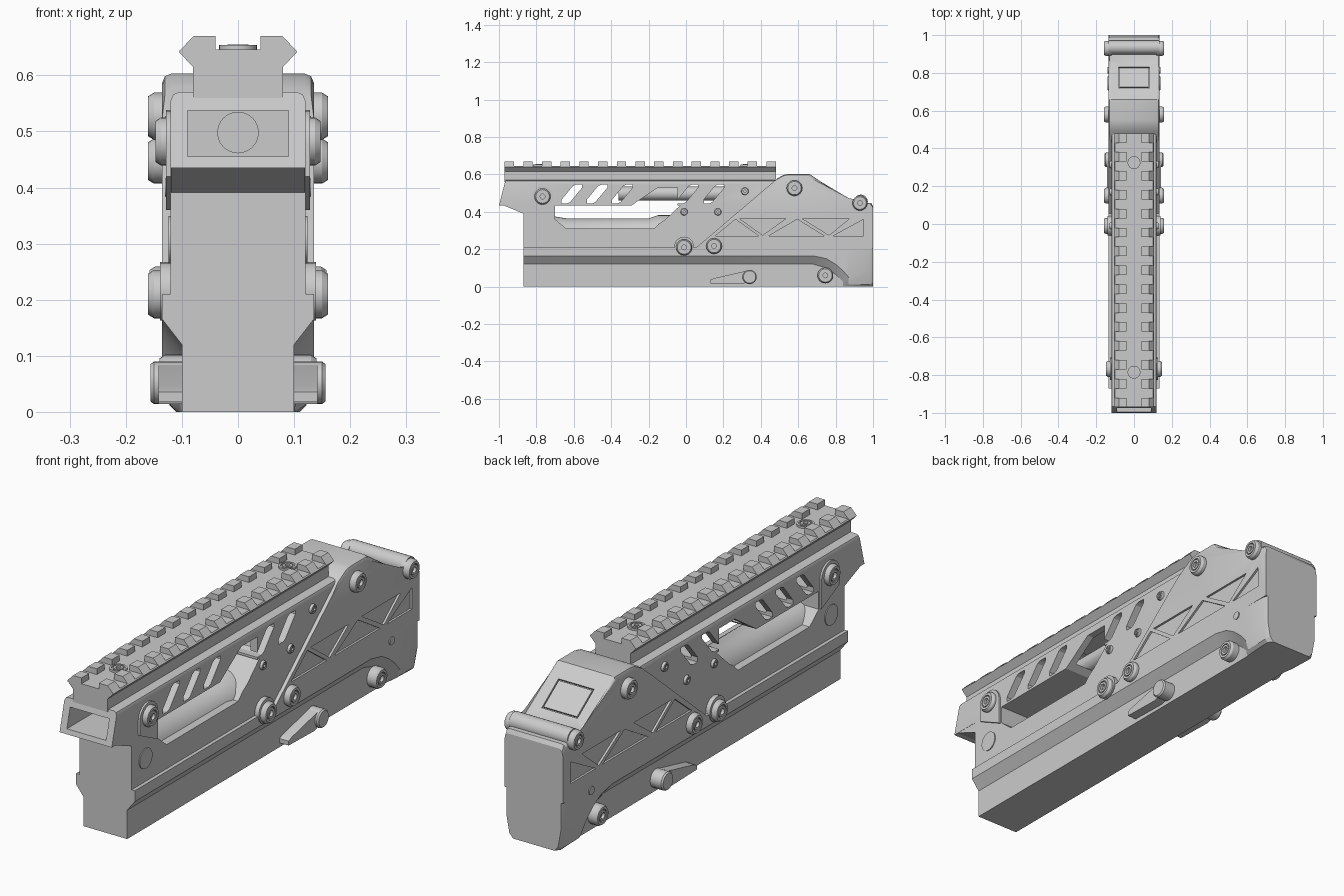
import bpy, bmesh
from math import sin, cos, pi
from mathutils import Matrix, Vector

if "Cube" in bpy.data.objects:
    bpy.data.objects.remove(bpy.data.objects["Cube"])


def finish(name, bm):
    bmesh.ops.recalc_face_normals(bm, faces=bm.faces)
    me = bpy.data.meshes.new(name)
    bm.to_mesh(me)
    bm.free()
    ob = bpy.data.objects.new(name, me)
    bpy.context.collection.objects.link(ob)
    return ob


def prism(name, polys, axis, a, b, mirror=False, bevel=0, zmin=9):
    """Extrude polygons along x (points y,z) or along y (points x,z)."""
    bm = bmesh.new()
    for poly in polys:
        rings = [[bm.verts.new((t, p, q) if axis == 'x' else (p, t, q)) for p, q in poly] for t in (a, b)]
        bm.faces.new(rings[0])
        bm.faces.new(rings[1])
        for i in range(len(poly)):
            j = (i + 1) % len(poly)
            bm.faces.new((rings[0][i], rings[0][j], rings[1][j], rings[1][i]))
    if bevel:
        es = [e for e in bm.edges if abs(e.verts[0].co.x - e.verts[1].co.x) < 1e-5
              and all(v.co.z > zmin for v in e.verts)]
        bmesh.ops.bevel(bm, geom=es, offset=bevel, segments=2, profile=0.5, affect='EDGES')
    ob = finish(name, bm)
    if mirror:
        ob.modifiers.new("mirror", 'MIRROR')
    return ob


def lathe(name, prof, loc, axis='x', mirror=False, n=24):
    """Revolve (radius, distance) pairs about an axis through loc."""
    bm = bmesh.new()
    rot = {'x': Matrix.Rotation(pi / 2, 3, 'Y'), 'y': Matrix.Rotation(-pi / 2, 3, 'X'), 'z': Matrix.Identity(3)}[axis]
    rings = [[bm.verts.new(rot @ Vector((r * cos(2 * pi * i / n), r * sin(2 * pi * i / n), h)) + Vector(loc))
              for i in range(n)] for r, h in prof]
    for r0, r1 in zip(rings, rings[1:]):
        for i in range(n):
            j = (i + 1) % n
            bm.faces.new((r0[i], r0[j], r1[j], r1[i]))
    bm.faces.new(rings[0])
    bm.faces.new(rings[-1])
    ob = finish(name, bm)
    if mirror:
        ob.modifiers.new("mirror", 'MIRROR')
    return ob


def cut(ob, cutter):
    m = ob.modifiers.new("cut", 'BOOLEAN')
    m.operation, m.solver, m.object = 'DIFFERENCE', 'EXACT', cutter
    cutter.hide_render = True
    cutter.hide_set(True)


# lower body: undercut sides that flare out to full width at the rear
sections = [(-0.87, .10, .10, .12, .165, .135), (.68, .10, .10, .12, .165, .135),
            (.75, .10, .10, .10, .15, .135), (.80, .10, .10, .065, .12, .135),
            (.84, .10, .105, .025, .085, .135), (.87, .105, .12, .012, .05, .135),
            (.98, .11, .122, .012, .09, .133), (1.0, .095, .112, .02, .09, .125)]
bm = bmesh.new()
rings = []
for y, w0, w1, z1, z2, w2 in sections:
    half = [(w0, 0), (w1, z1), (w2, z2), (w2, .21)]
    pts = half + [(-x, z) for x, z in reversed(half)]
    rings.append([bm.verts.new((x, y, z)) for x, z in pts])
for a, b in zip(rings, rings[1:]):
    for i in range(8):
        j = (i + 1) % 8
        bm.faces.new((a[i], a[j], b[j], b[i]))
bm.faces.new(rings[0])
bm.faces.new(rings[-1])
finish("lower_body", bm)

# middle body with side window, rounded core and front wedge
prism("middle_body", [[(-.87, .2), (-.87, .435), (-.70, .435), (-.70, .36), (-.64, .31), (-.17, .31),
                       (-.14, .34), (-.11, .36), (-.03, .435), (.6, .435), (.6, .2)]], 'x', -.12, .12)
lathe("round_core", [(.105, -.74), (.105, -.70), (.095, -.64), (.095, -.20), (.112, -.15), (.112, 0)],
      (0, 0, .27), 'y', n=40)
prism("front_wedge", [[(-.98, .436), (-.86, .436), (-.86, .387)]], 'x', -.119, .119)

# upper shroud: hollow, with slanted slots
shroud = prism("upper_shroud", [[(-1, .435), (-.29, .435), (-.15, .53), (-.045, .53), (-.045, .435),
                                 (.55, .435), (.55, .57), (-.965, .57)]], 'x', -.12, .12, bevel=.015, zmin=.56)
cut(shroud, prism("shroud_cavity", [[(-.09, .455), (.09, .455), (.09, .537), (-.09, .537)]], 'y', -1.1, .3))
slots = []
for y in (-.665, -.53, -.395, -.045, .095):
    slots.append([(y, .445), (y + .03, .445), (y + .045, .452), (y + .11, .53), (y + .11, .545),
                  (y + .075, .545), (y + .06, .538), (y, .465)])
cut(shroud, prism("slot_cutter", slots, 'x', -.3, .3))
lathe("inner_tube", [(.037, -.36), (.037, .32)], (0, 0, .498), 'y')

# rear cover with engraved triangles and a framed panel on the slope
cover = prism("rear_cover", [[(.05, .205), (.49, .58), (.52, .597), (.55, .603), (.66, .603), (.86, .46), (.90, .45),
                              (.99, .447), (1.0, .43), (1.0, .205)]], 'x', -.135, .135, bevel=.016, zmin=.4)
tris = [[(.155, .27), (.39, .27), (.265, .36)], [(.285, .365), (.535, .365), (.41, .275)],
        [(.44, .27), (.74, .27), (.595, .36)], [(.62, .365), (.875, .365), (.765, .275)],
        [(.785, .27), (.95, .27), (.95, .36)]]
tri_cutter = prism("triangle_cutter", tris, 'x', .126, .2, mirror=True)
cut(cover, tri_cutter)


def slope_box(y0, y1, lo, hi):
    f = lambda y, d: (y + .582 * d, .603 - .715 * (y - .66) + .813 * d)
    return [f(y0, lo), f(y1, lo), f(y1, hi), f(y0, hi)]


cut(cover, prism("panel_cutter", [slope_box(.72, .83, -.008, .05)], 'x', -.082, .082))
prism("slope_panel", [slope_box(.725, .825, -.02, 0)], 'x', -.077, .077)

# accessory rail with fifteen teeth per side
base = [(.08, .56), (.08, .615), (.105, .641), (.101, .646)]
prism("rail_base", [base + [(-x, z) for x, z in reversed(base)]], 'y', -.97, .48)
tooth = [(.04, .64), (.101, .64), (.105, .643), (.079, .67), (.04, .67)]
for i in range(15):
    y = -.97 + i * .1
    prism("rail_tooth", [[(s * x, z) for x, z in tooth] for s in (-1, 1)], 'y', y, y + .05)
for y in (-.785, .325):
    lathe("rail_screw", [(.034, .64), (.034, .654), (.026, .654), (.026, .648), (.019, .648),
                         (.019, .655), (.01, .655), (.01, .648)], (0, y, 0), 'z')

# rounded tab around the front bolt, and pad round the middle bolt
arc = [(-.767 + .06 * cos(a * pi / 10), .478 + .06 * sin(a * pi / 10)) for a in range(11)]
prism("front_tab", [[(-.827, .42), (-.707, .36)] + arc], 'x', .11, .128, mirror=True)
lathe("middle_pad", [(.052, .11), (.052, .139)], (0, -.01, .215), mirror=True)


# hex-style bolts on both sides
def bolt(y, z, r, x0, x1):
    lathe("bolt", [(r, x0), (r, x1 - .01), (r * .85, x1), (r * .62, x1), (r * .62, x1 - .008), (r * .52, x1 - .008),
                   (r * .52, x1), (r * .3, x1), (r * .3, x1 - .012)], (0, y, z), mirror=True)


for y, z, r, x0, x1 in [(.58, .527, .042, .12, .16), (.15, .217, .042, .12, .158), (-.01, .21, .043, .12, .16),
                        (.745, .06, .042, .08, .14), (-.767, .482, .043, .11, .147), (.93, .447, .04, .12, .16),
                        (.315, .51, .02, .11, .13), (.17, .40, .019, .11, .13), (-.01, .40, .019, .11, .13)]:
    bolt(y, z, r, x0, x1)
lathe("front_pin", [(.042, .11), (.042, .124)], (0, -.78, .307), mirror=True)
lathe("small_pin", [(.017, .12), (.017, .139)], (0, .815, .19), mirror=True)
lathe("rear_roller", [(.037, -.135), (.037, .135)], (0, .935, .455))

# side levers
lathe("lever_hub", [(.038, .09), (.038, .15), (.033, .156)], (0, .34, .052), mirror=True)
prism("lever_arm", [[(.13, .018), (.13, .036), (.15, .045), (.32, .084), (.345, .07), (.345, .03), (.30, .014)]],
      'x', .09, .142, mirror=True)

# smooth shading on round parts only
bpy.ops.object.select_all(action='DESELECT')
for ob in bpy.context.scene.objects:
    if not ob.hide_render:
        ob.select_set(True)
        bpy.context.view_layer.objects.active = ob
bpy.ops.object.shade_smooth_by_angle(angle=0.5)
